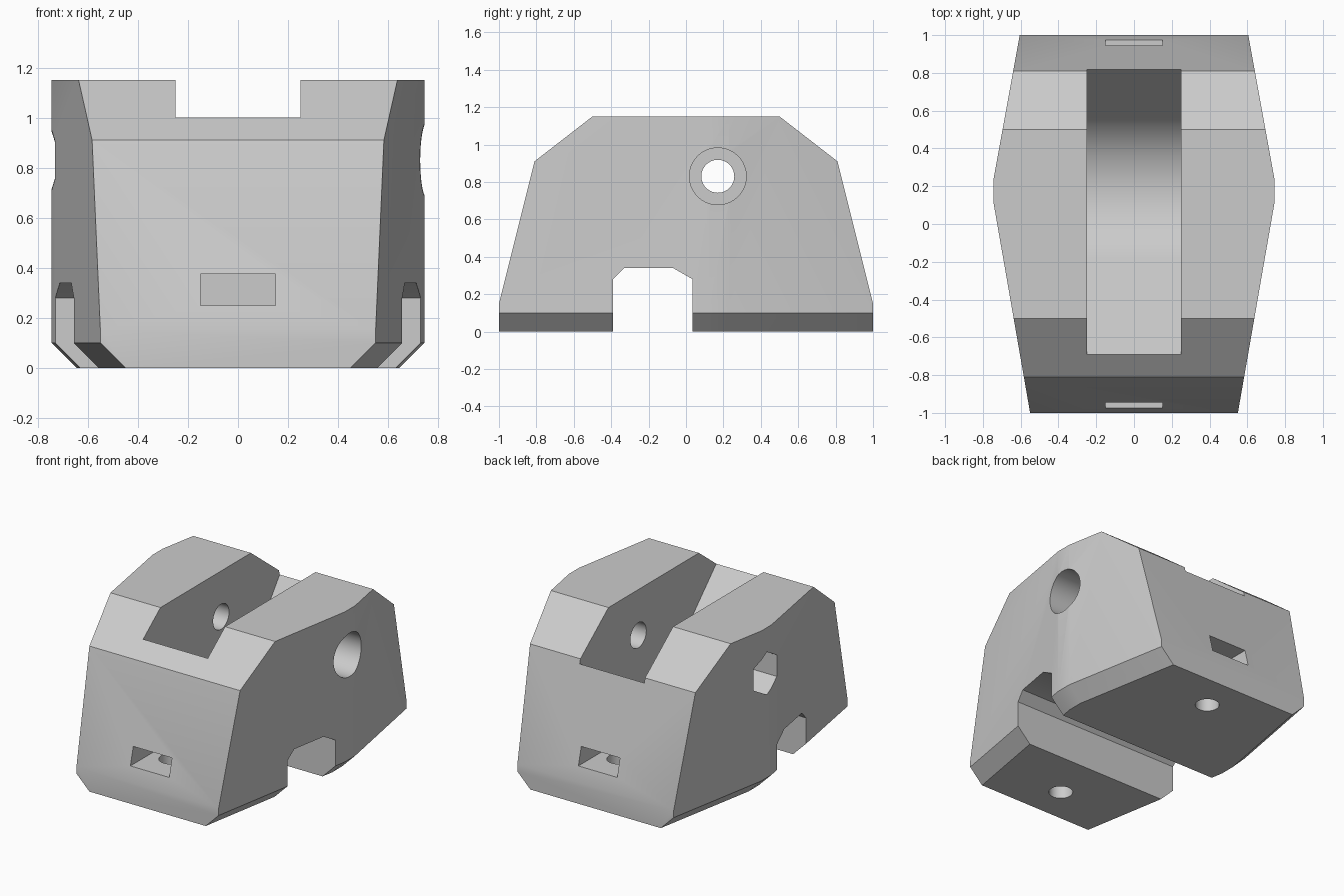
import bpy, bmesh, math
from mathutils import Matrix

cube = bpy.data.objects.get("Cube")
if cube:
    bpy.data.objects.remove(cube, do_unlink=True)

grey = bpy.data.materials.new("light_grey")
grey.use_nodes = True
GREY = (0.6, 0.6, 0.6, 1)
grey.diffuse_color = GREY
grey.node_tree.nodes["Principled BSDF"].inputs["Base Color"].default_value = GREY


def make_object(name, bm):
    bmesh.ops.recalc_face_normals(bm, faces=bm.faces)
    mesh = bpy.data.meshes.new(name)
    bm.to_mesh(mesh)
    bm.free()
    mesh.materials.append(grey)
    obj = bpy.data.objects.new(name, mesh)
    bpy.context.collection.objects.link(obj)
    return obj


def loft(name, rings):
    """Closed solid through rings with matching point counts."""
    bm = bmesh.new()
    loops = [[bm.verts.new(p) for p in ring] for ring in rings]
    n = len(loops[0])
    for a, b in zip(loops, loops[1:]):
        for i in range(n):
            j = (i + 1) % n
            bm.faces.new((a[i], a[j], b[j], b[i]))
    bm.faces.new(loops[0])
    bm.faces.new(loops[-1])
    return make_object(name, bm)


def side_prism(name, profile, x0, x1):
    """Extrude a (y, z) profile along x."""
    return loft(name, [[(x, y, z) for y, z in profile] for x in (x0, x1)])


def circle(cy, cz, r, n=64, start=0.0):
    return [(cy + r * math.cos(start + math.tau * i / n),
             cz + r * math.sin(start + math.tau * i / n)) for i in range(n)]


def combine(target, tool, operation):
    mod = target.modifiers.new(tool.name, 'BOOLEAN')
    mod.operation, mod.solver, mod.object = operation, 'EXACT', tool
    bpy.context.view_layer.objects.active = target
    bpy.ops.object.modifier_apply(modifier=mod.name)
    bpy.data.objects.remove(tool, do_unlink=True)


# Body: side profile, symmetric front to back
half = [(1, 0), (1, 0.15), (0.81, 0.91), (0.5, 1.15)]
body = side_prism("block_body", half + [(-y, z) for y, z in reversed(half)], -1, 1)

# Tapered plan outline with chamfered lower side edges
right = [(0.55, -1), (0.745, 0.12), (0.745, 0.23), (0.605, 1)]
# Extend the tapers past both ends so the end faces come from the profile
right[0] = (0.55 - 0.0174, -1.1)
right[-1] = (0.605 - 0.0182, 1.1)
plan = right + [(-x, y) for x, y in reversed(right)]


def plan_ring(z, inset):
    return [(x - math.copysign(inset, x), y, z) for x, y in plan]


combine(body, loft("plan", [plan_ring(-0.1, 0.2), plan_ring(0.1, 0), plan_ring(1.3, 0)]),
        'INTERSECT')

# Rounded channel: a sheave-shaped floor tangent to the two sloping ramps
AY, AZ, R = 0.17, 0.83, 0.49


def tangent_angle(y, z, sign):
    dy, dz = y - AY, z - AZ
    return math.atan2(dz, dy) + sign * math.acos(R / math.hypot(dy, dz))


a0 = tangent_angle(-0.69, 1.0, 1)
a1 = tangent_angle(0.82, 0.88, -1)
a0 = a0 - math.tau if a0 > 0 else a0
steps = 32
arc = [(AY + R * math.cos(a0 + (a1 - a0) * i / steps),
        AZ + R * math.sin(a0 + (a1 - a0) * i / steps)) for i in range(steps + 1)]
channel = [(-1.1, 1.4), (-0.69, 1.0)] + arc + [(0.82, 0.88), (1.1, 1.26), (1.1, 1.4)]
combine(body, side_prism("channel", channel, -0.25, 0.25), 'DIFFERENCE')

# Cross notch in the underside
notch = [(-0.39, -0.1), (-0.39, 0.28), (-0.33, 0.34), (-0.07, 0.34), (0.035, 0.28), (0.035, -0.1)]
combine(body, side_prism("notch", notch, -1, 1), 'DIFFERENCE')

# Axle bore, round recess on one side and hexagonal recess on the other
combine(body, side_prism("axle_bore", circle(AY, AZ, 0.088), -1, 1), 'DIFFERENCE')
combine(body, side_prism("round_recess", circle(AY, AZ, 0.152), 0.5, 1), 'DIFFERENCE')
combine(body, side_prism("hex_recess", circle(AY, AZ, 0.15, 6, math.pi / 2), -1, -0.5), 'DIFFERENCE')

# Nut slots and vertical screw holes at both ends
for s in (-1, 1):
    slot = [(s * 0.6, 0.25), (s * 1.1, 0.25), (s * 1.1, 0.375), (s * 0.6, 0.375)]
    combine(body, side_prism("slot", slot, -0.15, 0.15), 'DIFFERENCE')
    ring = circle(0, s * 0.74, 0.078, 48)
    combine(body, loft("screw_hole", [[(x, y, z) for x, y in ring] for z in (-0.1, 0.3)]),
            'DIFFERENCE')

# Smooth the curved walls, keep edges crisp
bpy.ops.object.select_all(action='DESELECT')
body.select_set(True)
bpy.context.view_layer.objects.active = body
bpy.ops.object.shade_smooth_by_angle(angle=math.radians(30))
